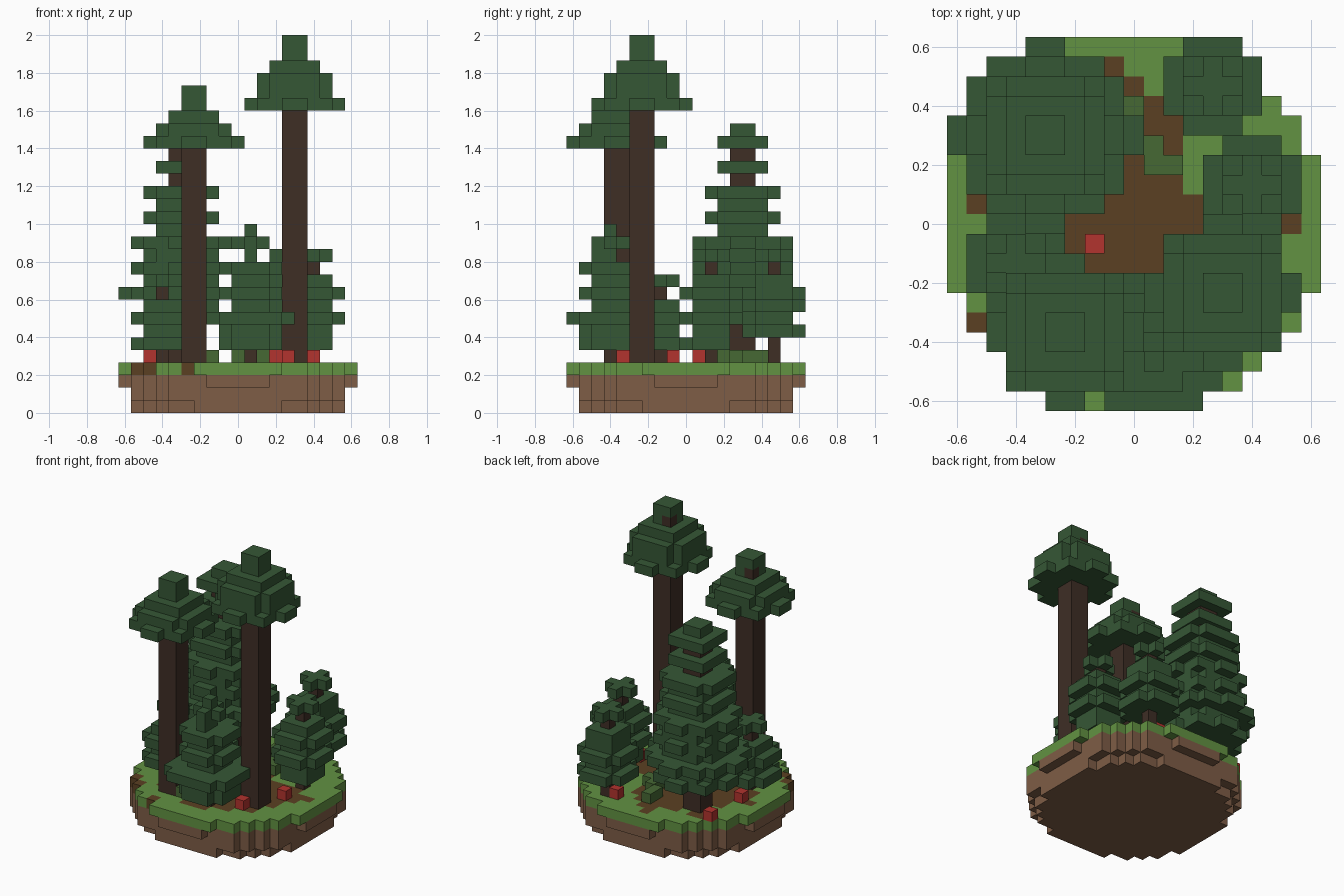
import bpy
import bmesh

if "Cube" in bpy.data.objects:
    bpy.data.objects.remove(bpy.data.objects["Cube"], do_unlink=True)

U = 2 / 30      # block size


def material(name, rgb):
    def lin(c):
        c /= 255
        return c / 12.92 if c < 0.04 else ((c + 0.055) / 1.055) ** 2.4
    colour = [lin(c) for c in rgb] + [1]
    mat = bpy.data.materials.new(name)
    mat.use_nodes = True
    mat.diffuse_color = colour
    mat.node_tree.nodes["Principled BSDF"].inputs["Base Color"].default_value = colour
    return mat


EARTH = material("earth_brown", (126, 93, 70))
DIRT = material("dirt_brown", (91, 64, 34))
GRASS = material("grass_green", (98, 146, 66))
LEAF = material("needle_green", (53, 87, 53))
BARK = material("bark_brown", (62, 46, 37))
RED = material("mushroom_red", (178, 51, 46))
TUFT = material("tuft_green", (70, 104, 52))

blocks = {}     # (x, y, z) -> (part name, material)


def put(cell, part, mat):
    blocks.setdefault(cell, (part, mat))


def disc(r2, limit=9):
    span = range(-limit, limit + 1)
    return [(i, j) for i in span for j in span if i * i + j * j <= r2]


# Stepped earth base
for k, (r2, limit) in enumerate([(79, 8), (89, 8), (89, 9)]):
    for i, j in disc(r2, limit):
        put((i, j, k), "earth_base", EARTH)

# Ground layer: grass ring with a worn dirt middle
bare = {(-1, 8), (-8, 1), (-8, -5), (-7, -6), (-4, -8), (8, 0),
        (-6, 5), (-6, 6), (-5, 6)}
for i, j in disc(90):
    meadow = 3 <= i <= 5 and 2 <= j <= 5
    worn = i * i + j * j <= 50 and i + j <= 7 and not meadow
    if worn or (i, j) in bare:
        put((i, j, 3), "dirt_ground", DIRT)
    else:
        put((i, j, 3), "grass_ground", GRASS)

# Squared radius of a foliage layer for each width in blocks
R2 = {"plus": 1, 1: 0, 2: 0.5, 3: 2, 4: 4.5, 5: 5, 6: 8.5, 7: 13, 8: 12.5, 10: 20.5}


def tree(name, cx, cy, start, layers, wide):
    """Foliage layers from level start (0 is a gap), then the trunk inside."""
    off = 0.5 if wide else 0
    for n, width in enumerate(layers):
        if width == 0:
            continue
        for i in range(-5, 6):
            for j in range(-5, 6):
                if (i - off) ** 2 + (j - off) ** 2 <= R2[width]:
                    put((cx + i, cy + j, start + n), name + "_foliage", LEAF)
    for k in range(4, start + len(layers) - 1):
        for i in range(2 if wide else 1):
            for j in range(2 if wide else 1):
                put((cx + i, cy + j, k), name + "_trunk", BARK)


# Bark showing through near the two tall tips
put((4, -3, 28), "tallest_pine_trunk", BARK)
put((-4, -5, 24), "tall_pine_trunk", BARK)

# Two bare-trunked pines
tree("tallest_pine", 4, -4, 24, [8, 6, 6, 4, 2, 2], True)
tree("tall_pine", -4, -6, 21, [8, 6, 4, 2, 2], True)

# Large full spruce
tree("large_spruce", -5, 4, 7,
     [8, 6, 10, 6, 8, 6, 8, 4, 6, 4, 6, 0, 4, 0, 4, 2], True)

# Small spruces
put((1, -7, 12), "front_spruce_foliage", LEAF)
tree("front_spruce", 1, -6, 5, [5, 5, 7, 3, 5, 3, 5, 1, "plus", 1], False)
tree("side_spruce", 6, 2, 5, [3, 3, 5, 3, 5, 3, 0, "plus"], False)
tree("back_spruce", 4, 7, 6, [5, 3, 5, 3, 3, 0, "plus"], False)
tree("low_spruce", -6, -2, 5, [5, 3, 5, 3, 0, "plus"], False)

# Mushrooms and grass tufts
for i, j in [(-2, -1), (4, -5), (6, -1), (-7, 6), (-7, 1), (3, 7)]:
    put((i, j, 4), "mushrooms", RED)
for i, j in [(0, 6), (0, 5), (1, 4), (1, 3), (2, 3), (-2, -6)]:
    put((i, j, 4), "grass_tufts", TUFT)

# Turn the blocks of each part into a shell of exposed faces
SIDES = [(axis, sign) for axis in range(3) for sign in (-1, 1)]


def build(part, mat, cells):
    bm = bmesh.new()
    verts = {}

    def corner(p):
        if p not in verts:
            x, y, z = p
            verts[p] = bm.verts.new(((x - 0.5) * U, (y - 0.5) * U, z * U))
        return verts[p]

    for cell in cells:
        for axis, sign in SIDES:
            beside = list(cell)
            beside[axis] += sign
            if tuple(beside) in blocks:
                continue
            ring = []
            for a, b in [(0, 0), (1, 0), (1, 1), (0, 1)]:
                p = list(cell)
                p[axis] += sign > 0
                p[(axis + 1) % 3] += a
                p[(axis + 2) % 3] += b
                ring.append(corner(tuple(p)))
            bm.faces.new(ring if sign > 0 else ring[::-1])
    mesh = bpy.data.meshes.new(part)
    bm.to_mesh(mesh)
    bm.free()
    mesh.materials.append(mat)
    bpy.context.collection.objects.link(bpy.data.objects.new(part, mesh))


parts = {}
for cell, key in blocks.items():
    parts.setdefault(key, []).append(cell)
for (part, mat), cells in parts.items():
    build(part, mat, cells)
